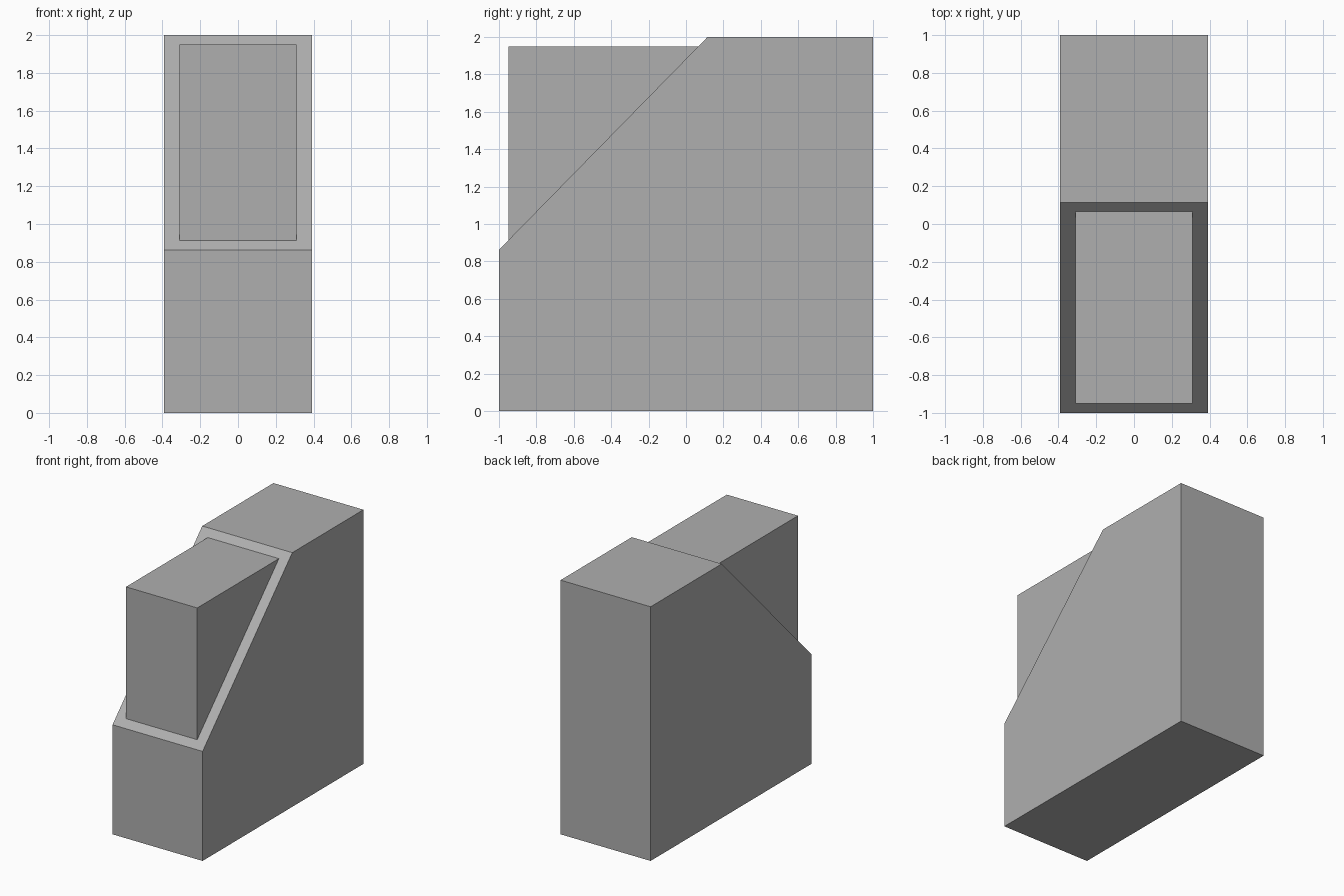
import bpy
import bmesh

cube = bpy.data.objects.get("Cube")
if cube:
    bpy.data.objects.remove(cube, do_unlink=True)

grey = bpy.data.materials.new("mid grey")
grey.use_nodes = True
grey.diffuse_color = (0.43, 0.43, 0.43, 1)
grey.node_tree.nodes["Principled BSDF"].inputs["Base Color"].default_value = grey.diffuse_color


def prism(name, profile, half_width):
    """Extrude a (y, z) side profile evenly across x."""
    bm = bmesh.new()
    face = bm.faces.new([bm.verts.new((-half_width, y, z)) for y, z in profile])
    extruded = bmesh.ops.extrude_face_region(bm, geom=[face])["geom"]
    verts = [g for g in extruded if isinstance(g, bmesh.types.BMVert)]
    bmesh.ops.translate(bm, vec=(2 * half_width, 0, 0), verts=verts)
    bmesh.ops.recalc_face_normals(bm, faces=bm.faces[:])
    mesh = bpy.data.meshes.new(name)
    bm.to_mesh(mesh)
    bm.free()
    mesh.materials.append(grey)
    obj = bpy.data.objects.new(name, mesh)
    bpy.context.collection.objects.link(obj)
    return obj


# Main block with its sloping upper front
prism("body", [(-1, 0), (1, 0), (1, 2), (0.115, 2), (-1, 0.862)], 0.392)

# Narrower wedge standing out of the slope, sunk slightly into the body
prism("front_wedge", [(-0.95, 0.9), (0.08, 1.95), (-0.95, 1.95)], 0.31)
